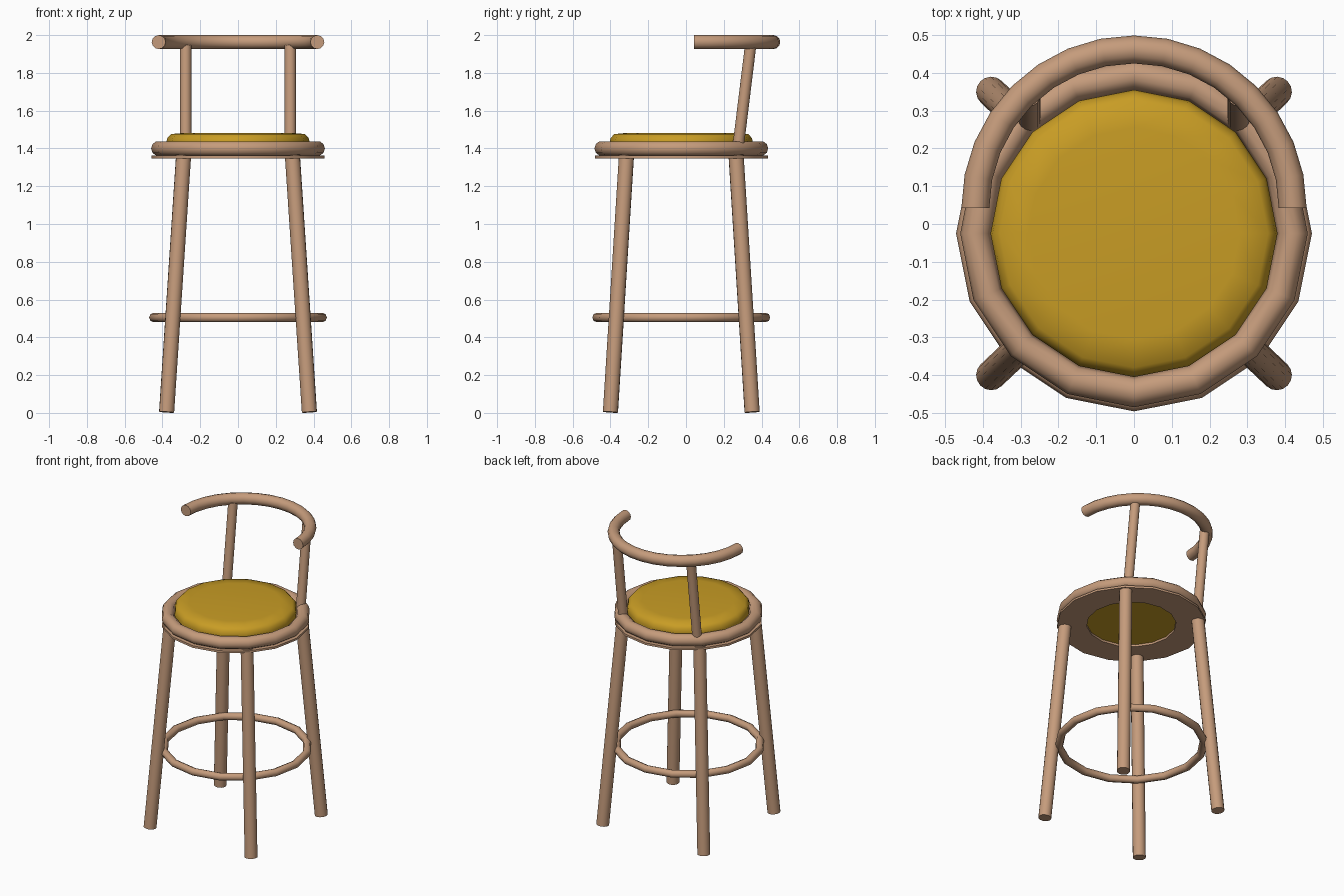
import bpy, bmesh, math
from mathutils import Vector

if "Cube" in bpy.data.objects:
    bpy.data.objects.remove(bpy.data.objects["Cube"])

CY = -0.025  # seat centre in y


def material(name, rgb):
    m = bpy.data.materials.new(name)
    m.diffuse_color = (*rgb, 1)
    m.use_nodes = True
    m.node_tree.nodes["Principled BSDF"].inputs["Base Color"].default_value = m.diffuse_color
    return m


wood = material("light wood", (0.56, 0.33, 0.20))
fabric = material("mustard fabric", (0.58, 0.335, 0.018))


def finish(bm, name, mat, angle=50):
    bmesh.ops.recalc_face_normals(bm, faces=bm.faces)
    me = bpy.data.meshes.new(name)
    bm.to_mesh(me)
    bm.free()
    ob = bpy.data.objects.new(name, me)
    bpy.context.collection.objects.link(ob)
    me.materials.append(mat)
    bpy.ops.object.select_all(action='DESELECT')
    ob.select_set(True)
    bpy.context.view_layer.objects.active = ob
    bpy.ops.object.shade_smooth_by_angle(angle=math.radians(angle))
    return ob


def lathe(name, profile, mat, cy=CY, n=16, a0=0.0, sweep=2 * math.pi, loop=True, angle=50):
    """Revolve (r, z) points about a vertical axis; part sweeps get end caps."""
    bm = bmesh.new()
    full = sweep > 6.28
    rings = []
    for k in range(n if full else n + 1):
        a = a0 + sweep * k / n
        rings.append([bm.verts.new((r * math.cos(a), cy + r * math.sin(a), z))
                      for r, z in profile])
    m = len(profile)
    for k in range(n):
        A, B = rings[k], rings[(k + 1) % len(rings)]
        for j in range(m if loop else m - 1):
            i = (j + 1) % m
            bm.faces.new((A[j], B[j], B[i], A[i]))
    if not full:
        bm.faces.new(rings[0])
        bm.faces.new(rings[-1])
    elif not loop:
        bm.faces.new([r[0] for r in rings])
        bm.faces.new([r[-1] for r in rings])
    return finish(bm, name, mat, angle)


def circle(R, r, z, n=10):
    return [(R + r * math.cos(2 * math.pi * k / n), z + r * math.sin(2 * math.pi * k / n))
            for k in range(n)]


def rod(name, p, q, r, n=16):
    p, q = Vector(p), Vector(q)
    d = q - p
    bm = bmesh.new()
    bmesh.ops.create_cone(bm, cap_ends=True, segments=n, radius1=r, radius2=r, depth=d.length)
    M = d.to_track_quat('Z', 'Y').to_matrix().to_4x4()
    M.translation = (p + q) / 2
    bm.transform(M)
    return finish(bm, name, wood)


# Seat: rim, underside plate with hole, cushion
lathe("seat_rim", circle(0.42, 0.04, 1.40), wood)
lathe("seat_plate", [(0.275, 1.348), (0.458, 1.348), (0.458, 1.362), (0.275, 1.362)], wood)
lathe("seat_cushion", [(0.375, 1.365), (0.38, 1.43), (0.374, 1.455), (0.355, 1.476), (0.28, 1.483)],
      fabric, loop=False, angle=60)

# Foot ring
lathe("foot_ring", circle(0.446, 0.025, 0.505, 8), wood)

# Legs and back posts
for sx, side in ((-1, "left"), (1, "right")):
    for sy, end in ((-1, "front"), (1, "back")):
        rod(f"{end}_{side}_leg", (sx * 0.378, CY + sy * 0.375, 0.004),
            (sx * 0.288, CY + sy * 0.29, 1.365), 0.04)
    rod(f"{side}_back_post", (sx * 0.277, 0.275, 1.40), (sx * 0.277, 0.342, 1.945), 0.03)

# Curved half-circle back rail
lathe("back_rail", circle(0.42, 0.037, 1.963, 12), wood, cy=0.042, sweep=math.pi)
